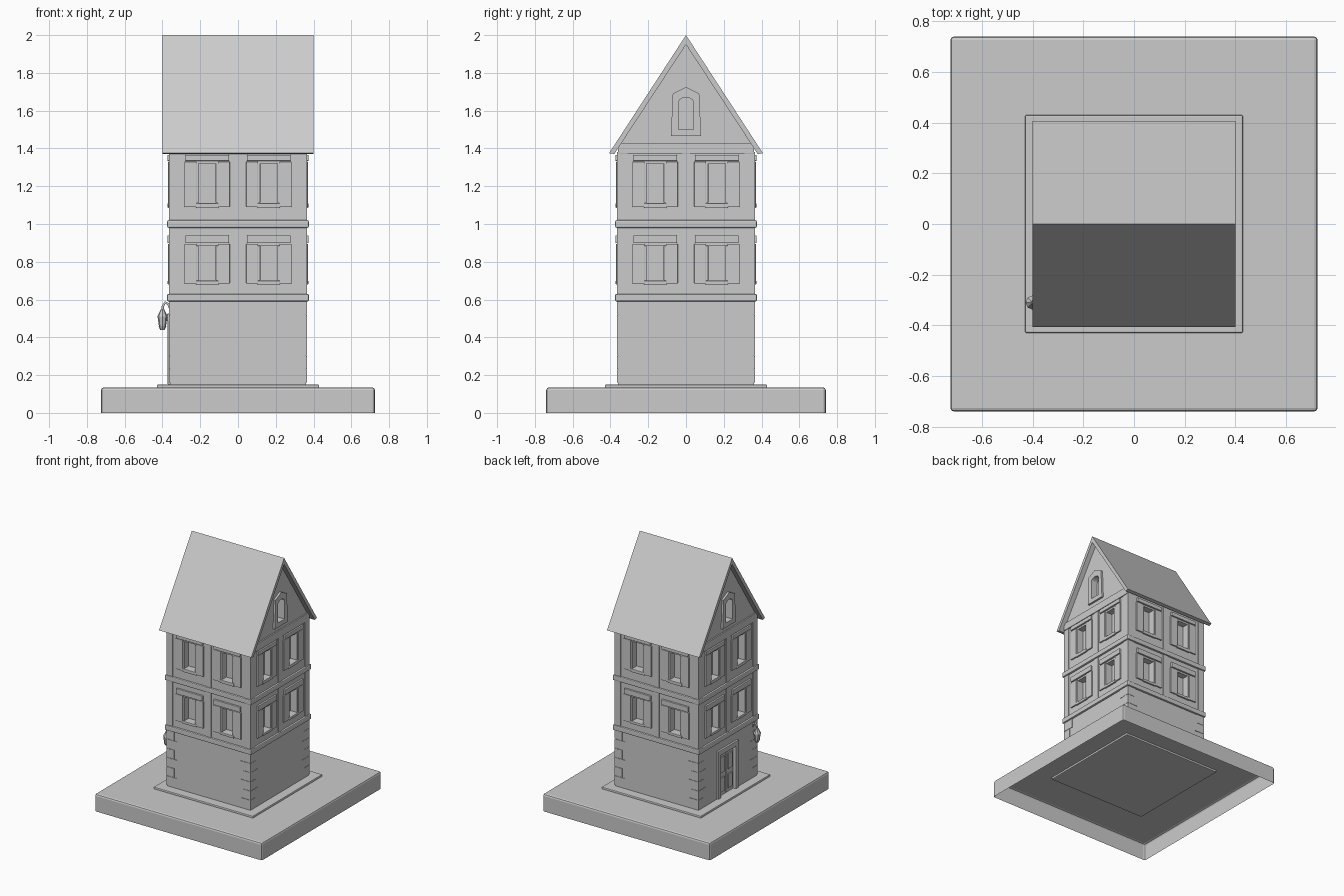
import bpy, bmesh, math
from mathutils import Matrix, Vector

if "Cube" in bpy.data.objects:
    bpy.data.objects.remove(bpy.data.objects["Cube"])

W = 0.36  # half width of the tower


def make(name, bm, bevel=0.0):
    bmesh.ops.recalc_face_normals(bm, faces=bm.faces)
    me = bpy.data.meshes.new(name)
    bm.to_mesh(me)
    bm.free()
    ob = bpy.data.objects.new(name, me)
    bpy.context.collection.objects.link(ob)
    if bevel:
        m = ob.modifiers.new("Bevel", 'BEVEL')
        m.width, m.segments, m.limit_method = bevel, 2, 'ANGLE'
    return ob


def prism(bm, pts, y0, y1, k=0):
    """Extrude an x-z outline from y0 to y1, then turn it k quarter turns."""
    rot = Matrix.Rotation(k * math.pi / 2, 3, 'Z')
    a = [bm.verts.new(rot @ Vector((x, y0, z))) for x, z in pts]
    b = [bm.verts.new(rot @ Vector((x, y1, z))) for x, z in pts]
    bm.faces.new(a)
    bm.faces.new(b[::-1])
    n = len(pts)
    for i in range(n):
        j = (i + 1) % n
        bm.faces.new((a[j], a[i], b[i], b[j]))


def box(bm, x0, x1, z0, z1, y0, y1, k=0):
    prism(bm, [(x0, z0), (x1, z0), (x1, z1), (x0, z1)], y0, y1, k)


def on_wall(bm, x0, x1, z0, z1, out, k):
    box(bm, x0, x1, z0, z1, -W - out, -W + 0.01, k)


# base: shell open underneath
bm = bmesh.new()
box(bm, -0.725, 0.725, 0, 0.135, -0.74, 0.74)
bmesh.ops.delete(bm, geom=[f for f in bm.faces if all(v.co.z < 0.01 for v in f.verts)],
                 context='FACES')
make("base", bm, 0.014)

# low step round the tower
bm = bmesh.new()
box(bm, -0.43, 0.43, 0.12, 0.15, -0.43, 0.43)
make("plinth", bm, 0.006)

# tower walls with gable ends
bm = bmesh.new()
prism(bm, [(-W, 0.14), (W, 0.14), (W, 1.40), (0, 1.955), (-W, 1.40)], -W, W, 1)
walls = make("walls", bm)

# window openings, shutters, lintels and sills on all four sides
cut, shutters, trims = bmesh.new(), bmesh.new(), bmesh.new()
for k in range(4):
    for s in (-1, 1):
        c = s * 0.163
        for lo, hi, p0, p1 in ((0.70, 0.885, 0.675, 0.94), (1.11, 1.32, 1.08, 1.365)):
            box(cut, c - 0.047, c + 0.047, lo, hi, -W - 0.05, -W + 0.05, k)
            for t in (-1, 1):
                a, b = sorted((c + t * 0.057, c + t * 0.12))
                on_wall(shutters, a, b, p0 + 0.01, hi + 0.01, 0.01, k)
                a, b = sorted((c + t * 0.045, c + t * 0.059))
                on_wall(trims, a, b, lo, hi, 0.006, k)
            on_wall(trims, c - 0.115, c + 0.115, hi + 0.014, p1, 0.014, k)
            on_wall(trims, c - 0.06, c + 0.06, p0 + 0.005, lo, 0.012, k)

# gable windows: pointed surround with arched opening
surround = bmesh.new()
arch = [(0.04 * math.cos(math.pi * i / 6), 1.645 + 0.025 * math.sin(math.pi * i / 6))
        for i in range(7)]
for k in (1, 3):
    prism(cut, [(-0.04, 1.50), (0.04, 1.50)] + arch, -W - 0.06, -W + 0.04, k)
    prism(surround, [(-0.08, 1.465), (0.08, 1.465), (0.07, 1.69), (0, 1.725), (-0.07, 1.69)],
          -W - 0.015, -W + 0.01, k)
    on_wall(trims, -W, W, 1.37, 1.43, 0.01, k)
# door opening on the left wall
box(cut, -0.10, 0.09, 0.10, 0.49, -W - 0.05, -W + 0.025, 3)

cutter = make("opening_cutter", cut)
cutter.hide_render = True
cutter.hide_set(True)
frames = make("gable_window_surrounds", surround)
for ob in (walls, frames):
    m = ob.modifiers.new("Openings", 'BOOLEAN')
    m.operation, m.object, m.solver = 'DIFFERENCE', cutter, 'EXACT'
make("shutters", shutters, 0.003)
make("window_trims", trims, 0.003)

# floor bands
bm = bmesh.new()
for z in (0.61, 1.0):
    box(bm, -0.375, 0.375, z - 0.02, z + 0.02, -0.375, 0.375)
make("floor_bands", bm, 0.007)

# corner stones on the ground floor, corner posts above
stones, posts = bmesh.new(), bmesh.new()
for k in range(4):
    for s in (-1, 1):
        for i in range(6):
            w = 0.30 if (i + k) % 2 else 0.275
            a, b = sorted((s * w, s * (W + 0.004)))
            on_wall(stones, a, b, 0.16 + i * 0.072, 0.23 + i * 0.072, 0.004, k)
        a, b = sorted((s * 0.31, s * (W + 0.005)))
        on_wall(posts, a, b, 0.63, 0.98, 0.005, k)
        on_wall(posts, a, b, 1.02, 1.38, 0.005, k)
    on_wall(posts, -0.022, 0.022, 0.63, 0.98, 0.005, k)
    on_wall(posts, -0.022, 0.022, 1.02, 1.38, 0.005, k)
make("corner_stones", stones)
make("timber_posts", posts)

# roof slab
bm = bmesh.new()
prism(bm, [(-0.407, 1.375), (0, 2.0), (0.407, 1.375), (0.38, 1.37), (0, 1.95), (-0.38, 1.37)],
      -0.40, 0.40, 1)
make("roof", bm)

# door with frame, two leaves and upper panels
bm = bmesh.new()
for a, b in ((-0.13, -0.098), (0.088, 0.12)):
    on_wall(bm, a, b, 0.15, 0.52, 0.012, 3)
on_wall(bm, -0.13, 0.12, 0.485, 0.525, 0.015, 3)
make("door_frame", bm, 0.003)
bm = bmesh.new()
for a, b in ((-0.093, -0.01), (0.0, 0.083)):
    box(bm, a, b, 0.15, 0.48, -W + 0.012, -W + 0.03, 3)
    for z0, z1 in ((0.18, 0.29), (0.33, 0.45)):
        box(bm, a + 0.017, b - 0.017, z0, z1, -W + 0.004, -W + 0.02, 3)
make("door_leaves", bm)

# hanging lantern by the door
curve = bpy.data.curves.new("lantern_arm", 'CURVE')
curve.dimensions, curve.bevel_depth, curve.bevel_resolution = '3D', 0.007, 1
sp = curve.splines.new('POLY')
path = [(-0.35, 0.53), (-0.368, 0.575), (-0.385, 0.585), (-0.398, 0.565), (-0.40, 0.53)]
sp.points.add(len(path) - 1)
for p, (x, z) in zip(sp.points, path):
    p.co = (x, -0.31, z, 1)
bpy.context.collection.objects.link(bpy.data.objects.new("lantern_arm", curve))
bm = bmesh.new()
for r1, r2, z0, z1 in ((0.012, 0.021, 0.44, 0.46), (0.019, 0.026, 0.46, 0.51),
                       (0.028, 0.008, 0.51, 0.55)):
    bmesh.ops.create_cone(bm, cap_ends=True, segments=8, radius1=r1, radius2=r2, depth=z1 - z0,
                          matrix=Matrix.Translation((-0.40, -0.31, (z0 + z1) / 2)))
make("lantern", bm)
